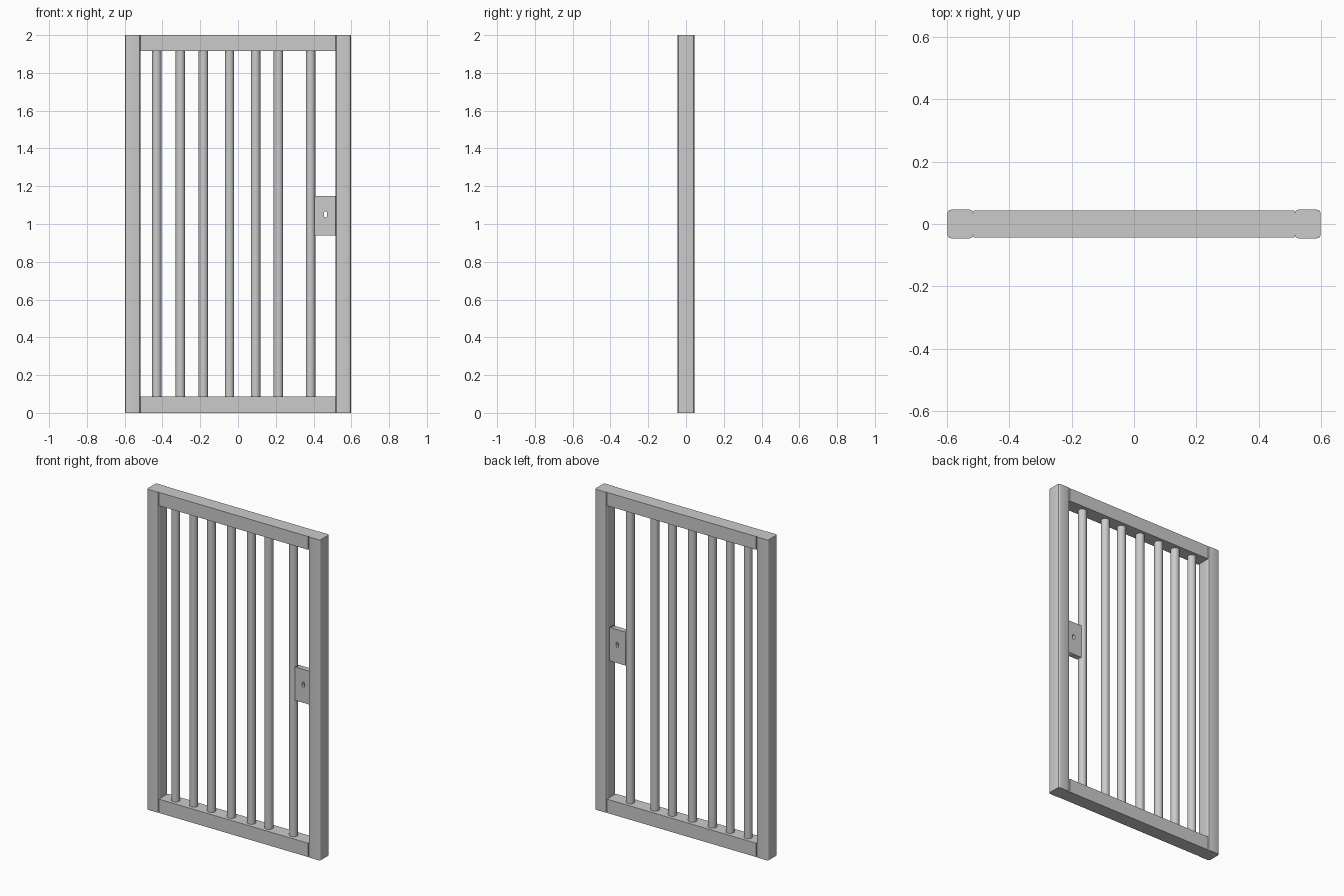
import bpy, bmesh
from math import pi, cos, sin

if "Cube" in bpy.data.objects:
    bpy.data.objects.remove(bpy.data.objects["Cube"])

W, H = 0.598, 2.0          # half width, height
POST_W, DEPTH = 0.083, 0.092
INNER = W - POST_W         # inner face of the posts


def finish(name, bm):
    me = bpy.data.meshes.new(name)
    bm.to_mesh(me)
    bm.free()
    ob = bpy.data.objects.new(name, me)
    bpy.context.collection.objects.link(ob)
    return ob


def box(name, lo, hi, bevel=0.0):
    bm = bmesh.new()
    bmesh.ops.create_cube(bm, size=1)
    for v in bm.verts:
        v.co = [lo[i] + (v.co[i] + 0.5) * (hi[i] - lo[i]) for i in range(3)]
    if bevel:  # round the vertical edges only
        edges = [e for e in bm.edges if abs(e.verts[0].co.z - e.verts[1].co.z) > 0.01]
        bmesh.ops.bevel(bm, geom=edges, offset=bevel, segments=3, profile=0.5, affect='EDGES')
    return finish(name, bm)


def smooth(ob):
    bpy.ops.object.select_all(action='DESELECT')
    ob.select_set(True)
    bpy.context.view_layer.objects.active = ob
    bpy.ops.object.shade_smooth_by_angle()


# Side posts with rounded corners
for name, x0 in (("left_post", -W), ("right_post", INNER)):
    smooth(box(name, (x0, -DEPTH / 2, 0), (x0 + POST_W, DEPTH / 2, H), 0.012))

# Top and bottom rails, slightly thinner than the posts
for name, z0, z1 in (("bottom_rail", 0, 0.086), ("top_rail", H - 0.083, H)):
    box(name, (-INNER, -0.044, z0), (INNER, 0.044, z1))

# Round vertical bars, unevenly spaced
for i, x in enumerate((-0.43, -0.305, -0.183, -0.045, 0.093, 0.214, 0.384)):
    bm = bmesh.new()
    bmesh.ops.create_cone(bm, cap_ends=True, segments=24, radius1=0.025, radius2=0.025, depth=1.835)
    bmesh.ops.translate(bm, verts=bm.verts, vec=(x, 0, (0.086 + H - 0.083) / 2))
    smooth(finish(f"bar_{i + 1}", bm))

# Lock plate: filled outline with an oval keyhole through it
curve = bpy.data.curves.new("lock_plate", 'CURVE')
curve.dimensions = '2D'
curve.fill_mode = 'BOTH'
curve.extrude = 0.017
outline = [(0.405, 0.938), (INNER, 0.938), (INNER, 1.147), (0.405, 1.147)]
hole = []
for k in range(16):
    a = 2 * pi * (k + 0.5) / 16
    hole.append((0.463 + 0.008 * cos(a), 1.051 + 0.008 * sin(a) + (0.008 if sin(a) > 0 else -0.008)))
for pts in (outline, hole):
    s = curve.splines.new('POLY')
    s.points.add(len(pts) - 1)
    for p, (x, z) in zip(s.points, pts):
        p.co = (x, z, 0, 1)
    s.use_cyclic_u = True
plate = bpy.data.objects.new("lock_plate", curve)
plate.rotation_euler = (pi / 2, 0, 0)
bpy.context.collection.objects.link(plate)
bpy.ops.object.select_all(action='DESELECT')
plate.select_set(True)
bpy.context.view_layer.objects.active = plate
bpy.ops.object.convert(target='MESH')
